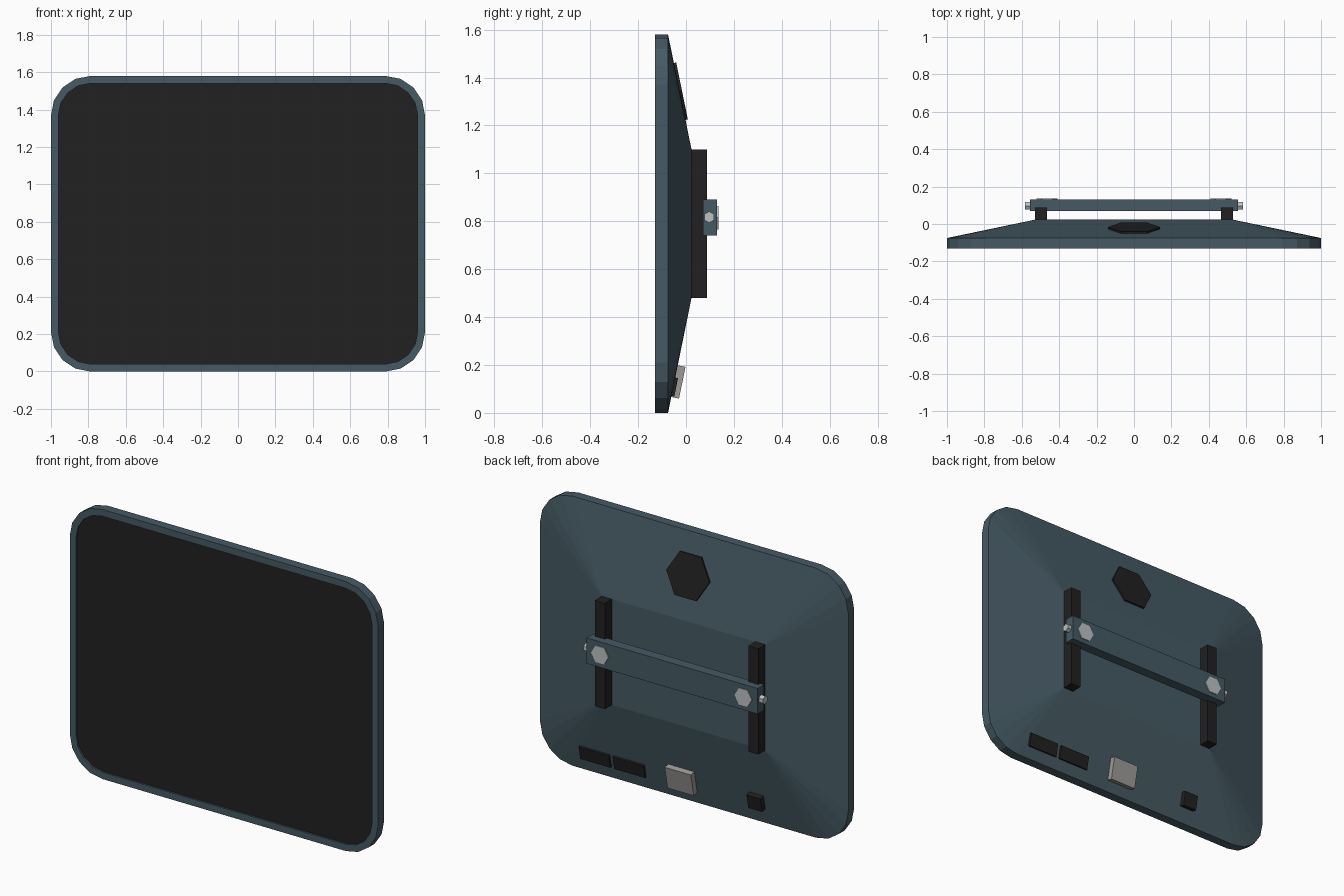
import bpy, bmesh, math
from mathutils import Matrix, Vector

if "Cube" in bpy.data.objects:
    bpy.data.objects.remove(bpy.data.objects["Cube"])


def material(name, rgb):
    m = bpy.data.materials.new(name)
    m.diffuse_color = (*rgb, 1)
    m.use_nodes = True
    m.node_tree.nodes["Principled BSDF"].inputs["Base Color"].default_value = m.diffuse_color
    return m


SLATE = material("slate", (0.060, 0.102, 0.127))
DARK = material("dark", (0.015, 0.015, 0.015))
STEEL = material("steel", (0.51, 0.54, 0.54))
PORT = material("port_metal", (0.34, 0.33, 0.32))

HALF_H = 0.79                       # half height, also the centre z
BACK_X, BACK_Z = 0.53, 0.31         # half size of the flat back plate
Y_FRONT, Y_RIM, Y_BACK = -0.13, -0.075, 0.023
SLOPE = math.atan2(Y_BACK - Y_RIM, HALF_H - BACK_Z)


def finish(name, bm, mat):
    bmesh.ops.remove_doubles(bm, verts=bm.verts, dist=1e-5)
    bmesh.ops.recalc_face_normals(bm, faces=bm.faces)
    mesh = bpy.data.meshes.new(name)
    bm.to_mesh(mesh)
    bm.free()
    mesh.materials.append(mat)
    ob = bpy.data.objects.new(name, mesh)
    bpy.context.collection.objects.link(ob)
    return ob


def ring(bm, hx, hz, r, y, seg=4):
    """Rounded rectangle of vertices in the xz plane (r = 0 gives sharp corners)."""
    out = []
    for k, (sx, sz) in enumerate(((1, 1), (-1, 1), (-1, -1), (1, -1))):
        for i in range(seg + 1):
            a = math.pi / 2 * (k + i / seg)
            out.append(bm.verts.new((sx * (hx - r) + r * math.cos(a), y,
                                     HALF_H + sz * (hz - r) + r * math.sin(a))))
    return out


def bridge(bm, a, b):
    n = len(a)
    for i in range(n):
        j = (i + 1) % n
        bm.faces.new((a[i], a[j], b[j], b[i]))


def box(name, lo, hi, mat):
    bm = bmesh.new()
    size = Vector(hi) - Vector(lo)
    mid = (Vector(hi) + Vector(lo)) / 2
    bmesh.ops.create_cube(bm, size=1, matrix=Matrix.Translation(mid) @ Matrix.Diagonal((*size, 1)))
    return finish(name, bm, mat)


def hexagon(name, r, depth, matrix, mat):
    """Six-sided disc lying along local z, centred on the matrix origin."""
    bm = bmesh.new()
    bmesh.ops.create_cone(bm, cap_ends=True, segments=6, radius1=r, radius2=r, depth=depth)
    # make the points lie on local x
    x_max = max(v.co.x for v in bm.verts)
    if x_max < r * 0.95:
        bmesh.ops.rotate(bm, verts=bm.verts, matrix=Matrix.Rotation(math.pi / 6, 3, 'Z'))
    bm.transform(matrix)
    return finish(name, bm, mat)


def on_slope(x, z, upper=False):
    """Frame on the sloped back: y points outward, z runs up the slope."""
    t = (2 * HALF_H - z) if upper else z
    y = Y_RIM + t * math.tan(SLOPE)
    return Matrix.Translation((x, y, z)) @ Matrix.Rotation(SLOPE if upper else -SLOPE, 4, 'X')


def slope_box(name, x0, x1, z0, z1, out, mat):
    ob = box(name, (-(x1 - x0) / 2, -0.01, -(z1 - z0) / 2),
             ((x1 - x0) / 2, out, (z1 - z0) / 2), mat)
    ob.data.transform(on_slope((x0 + x1) / 2, (z0 + z1) / 2))
    return ob


# housing: bezel, rim and tapering back
bm = bmesh.new()
recess = ring(bm, 0.96, 0.75, 0.17, Y_FRONT + 0.01)
lip = ring(bm, 0.96, 0.75, 0.17, Y_FRONT)
front = ring(bm, 1.0, HALF_H, 0.21, Y_FRONT)
rim = ring(bm, 1.0, HALF_H, 0.21, Y_RIM)
back = ring(bm, BACK_X, BACK_Z, 0, Y_BACK)
for a, b in ((recess, lip), (lip, front), (front, rim), (rim, back)):
    bridge(bm, a, b)
bm.faces.new(back[::5])
finish("housing", bm, SLATE)

# screen
bm = bmesh.new()
bm.faces.new(ring(bm, 0.96, 0.75, 0.17, Y_FRONT + 0.01))
screen = finish("screen", bm, DARK)
if screen.data.polygons[0].normal.y > 0:
    screen.data.flip_normals()

# mount: two uprights, a crossbar, and bolts
box("crossbar", (-0.555, 0.07, 0.74), (0.555, 0.13, 0.89), SLATE)
for s, side in ((1, "right"), (-1, "left")):
    x = sorted((s * 0.465, s * 0.53))
    box(f"upright_{side}", (x[0], 0.01, 0.48), (x[1], 0.087, 1.10), DARK)
    hexagon(f"back_bolt_{side}", 0.056, 0.02,
            Matrix.Translation((s * 0.465, 0.125, 0.815)) @ Matrix.Rotation(math.pi / 2, 4, 'X'), STEEL)
    hexagon(f"end_bolt_{side}", 0.024, 0.05,
            Matrix.Translation((s * 0.557, 0.097, 0.817)) @ Matrix.Rotation(math.pi / 2, 4, 'Y'), STEEL)

# hexagonal cover plate on the upper slope
hexagon("cover_plate", 0.14, 0.02,
        on_slope(0, 1.342, True) @ Matrix.Rotation(math.pi / 2, 4, 'X'), DARK)

# sockets along the lower slope
slope_box("socket_outer", 0.525, 0.72, 0.07, 0.148, 0.012, DARK)
slope_box("socket_inner", 0.30, 0.50, 0.07, 0.148, 0.012, DARK)
slope_box("wide_port", -0.03, 0.14, 0.065, 0.20, 0.033, PORT)
slope_box("small_port", -0.475, -0.385, 0.09, 0.175, 0.03, DARK)
